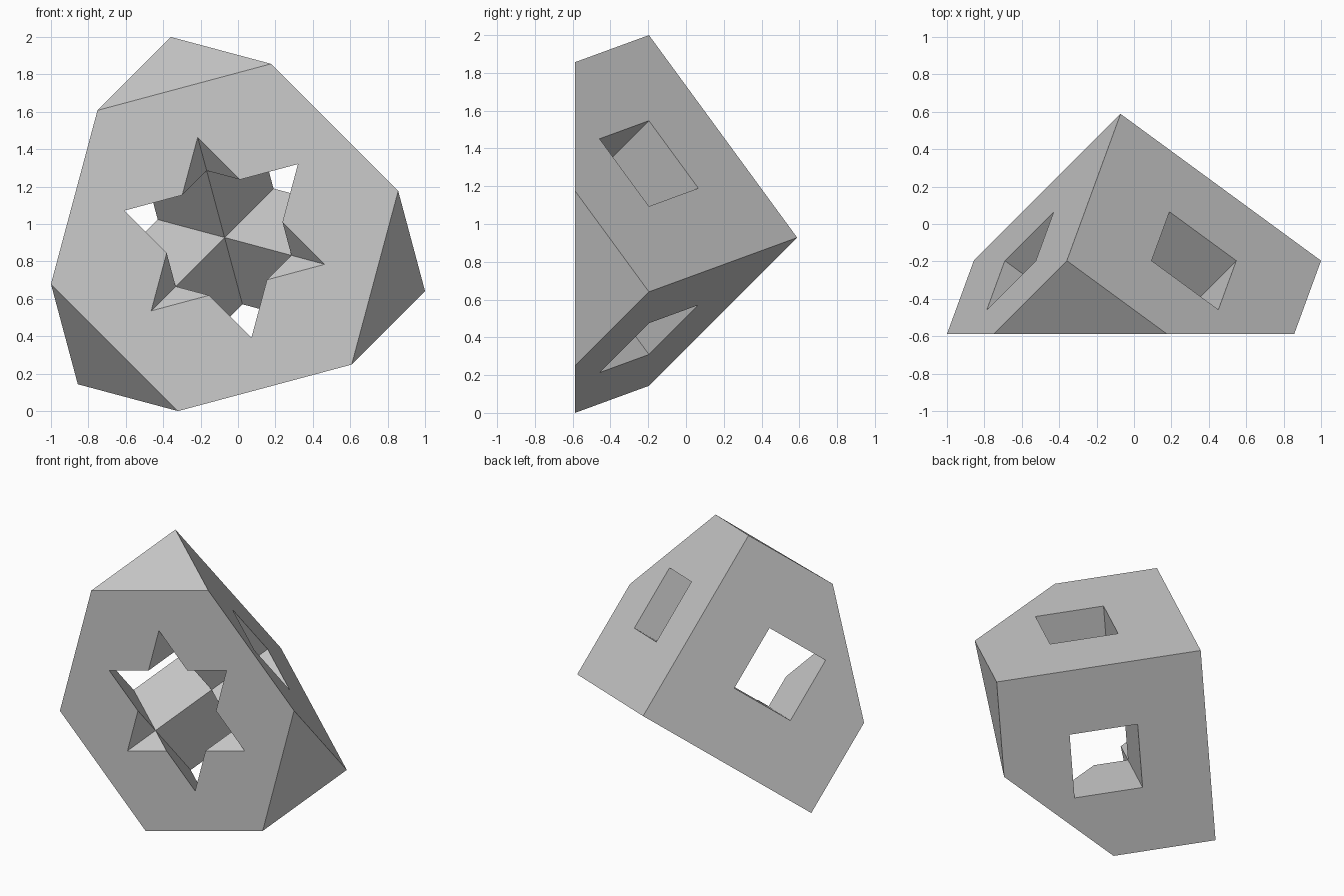
import bpy, bmesh, math
from itertools import product
from mathutils import Vector

old = bpy.data.objects.get("Cube")
if old:
    bpy.data.objects.remove(old, do_unlink=True)

EDGE = 1.3591                      # side of the full cube
CELL = EDGE / 3
CUT_Y = -EDGE * math.sqrt(3) / 4   # front cutting plane
CENTRE = Vector((-0.0718, CUT_Y, 0.928))

# Cube axes, spread evenly round the body diagonal that points to the back
axes = []
for degrees in (105, -15, -135):
    a = math.radians(degrees)
    r = math.sqrt(2 / 3)
    axes.append(Vector((r * math.cos(a), -1 / math.sqrt(3), r * math.sin(a))))


def solid(cell):
    """A cell is solid unless it is outside the cube or in a tunnel."""
    return max(map(abs, cell)) <= 1 and cell.count(0) < 2


bm = bmesh.new()
corners = {}


def corner(p):
    """Shared vertex at a grid corner, given in cell units from the centre."""
    if p not in corners:
        corners[p] = bm.verts.new(CENTRE + sum((axes[i] * p[i] * CELL for i in range(3)), Vector()))
    return corners[p]


# Skin of the pierced cube: one quad wherever a solid cell meets empty space
for cell in filter(solid, product((-1, 0, 1), repeat=3)):
    for axis, side in product(range(3), (-1, 1)):
        neighbour = list(cell)
        neighbour[axis] += side
        if solid(tuple(neighbour)):
            continue
        ring = []
        for u, v in ((-1, -1), (1, -1), (1, 1), (-1, 1)):
            p = list(cell)
            p[axis] += side / 2
            p[(axis + 1) % 3] += u / 2
            p[(axis + 2) % 3] += v / 2
            ring.append(corner(tuple(p)))
        bm.faces.new(ring)

# Halve the cube across its diagonal, then close the star-pierced hexagon
cut = bmesh.ops.bisect_plane(bm, geom=bm.verts[:] + bm.edges[:] + bm.faces[:],
                             plane_co=CENTRE, plane_no=(0, 1, 0), clear_inner=True)
rim = [g for g in cut["geom_cut"] if isinstance(g, bmesh.types.BMEdge)]
bmesh.ops.triangle_fill(bm, edges=rim, use_beauty=True, normal=(0, -1, 0))
bmesh.ops.recalc_face_normals(bm, faces=bm.faces[:])

mesh = bpy.data.meshes.new("halved_pierced_cube")
bm.to_mesh(mesh)
bm.free()
block = bpy.data.objects.new("halved_pierced_cube", mesh)
bpy.context.collection.objects.link(block)

# Plain grey finish
grey = bpy.data.materials.new("light_grey")
grey.use_nodes = True
colour = (0.6, 0.6, 0.6, 1)
grey.diffuse_color = colour
grey.node_tree.nodes["Principled BSDF"].inputs["Base Color"].default_value = colour
mesh.materials.append(grey)
